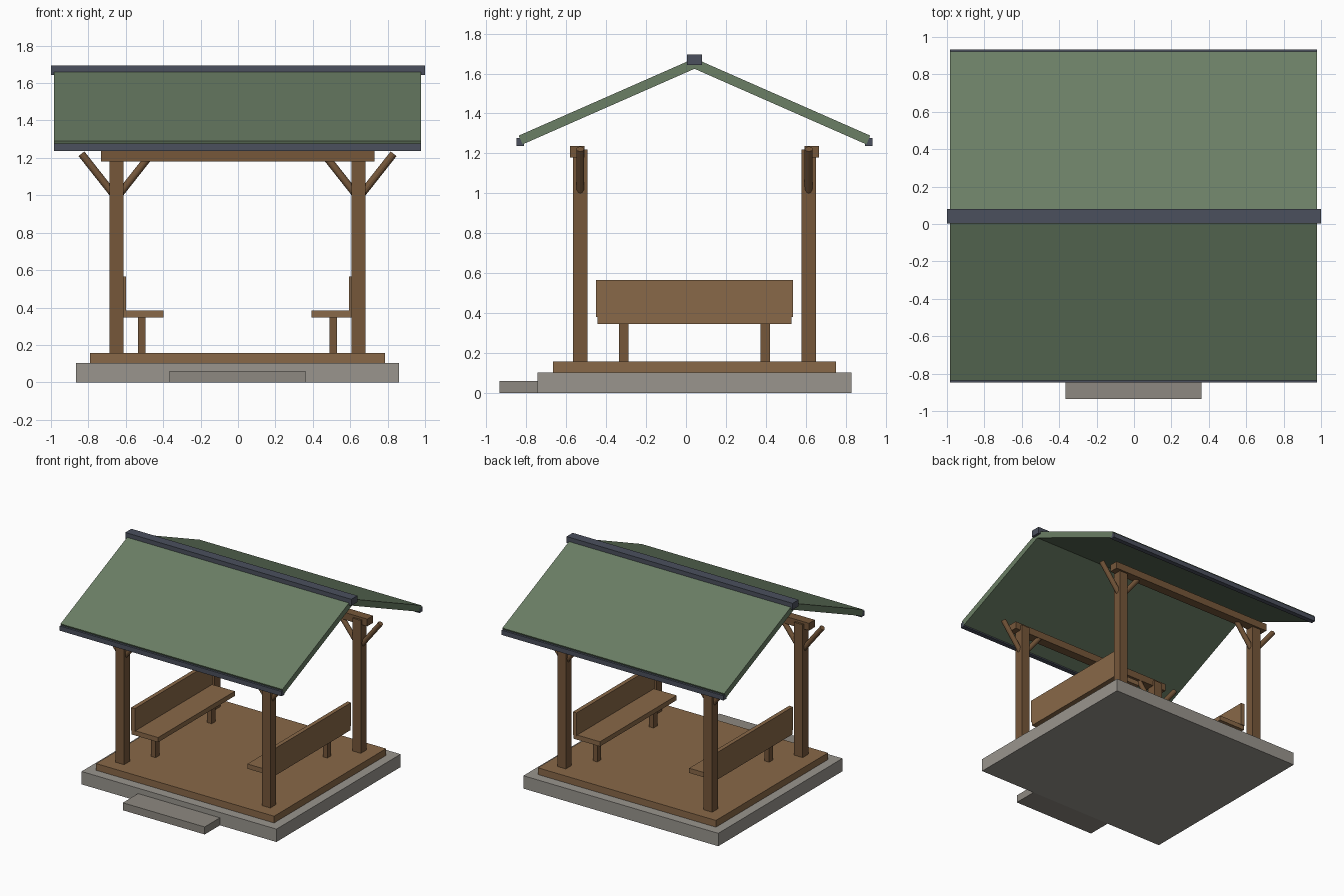
import bpy
from math import atan2
from mathutils import Vector

if "Cube" in bpy.data.objects:
    bpy.data.objects.remove(bpy.data.objects["Cube"])

CX, CY = -0.0025, 0.0425   # symmetry centre of the shelter


def mat(name, r, g, b):
    m = bpy.data.materials.new(name)
    m.diffuse_color = (r, g, b, 1)
    m.use_nodes = True
    m.node_tree.nodes["Principled BSDF"].inputs["Base Color"].default_value = m.diffuse_color
    return m


STONE = mat("stone", 0.32, 0.30, 0.27)
STEP = mat("step_stone", 0.27, 0.25, 0.22)
DECK = mat("deck_wood", 0.25, 0.14, 0.065)
BENCH = mat("bench_wood", 0.25, 0.14, 0.065)
TIMBER = mat("timber", 0.18, 0.095, 0.042)
GREEN = mat("roof_green", 0.145, 0.21, 0.13)
TRIM = mat("dark_trim", 0.07, 0.08, 0.11)


def box(name, x, y, z, material, rot_x=0.0):
    """Box from (min, max) ranges."""
    bpy.ops.mesh.primitive_cube_add(
        size=1, location=[(a + b) / 2 for a, b in (x, y, z)], rotation=(rot_x, 0, 0))
    o = bpy.context.object
    o.name = name
    o.scale = [b - a for a, b in (x, y, z)]
    o.data.materials.append(material)
    return o


def rod(name, p, q, radius, material):
    p, q = Vector(p), Vector(q)
    bpy.ops.mesh.primitive_cylinder_add(
        vertices=12, radius=radius, depth=(q - p).length, location=(p + q) / 2)
    o = bpy.context.object
    o.name = name
    o.rotation_euler = (q - p).to_track_quat('Z', 'Y').to_euler()
    o.data.materials.append(material)
    bpy.ops.object.shade_smooth_by_angle()
    return o


def span(c, half):
    return (c - half, c + half)


def side(c, s, near, far):
    """Range between two distances from centre c on side s."""
    return tuple(sorted((c + s * near, c + s * far)))


# Base
box("foundation", span(CX, 0.8625), span(CY, 0.785), (0, 0.103), STONE)
box("entry_step", span(CX, 0.3625), (-0.935, -0.74), (0, 0.06), STEP)
box("deck", span(CX, 0.788), span(CY, 0.708), (0.103, 0.157), DECK)

# Posts, beams and braces
for sy, row in ((-1, "front"), (1, "back")):
    py = CY + sy * 0.572
    by = CY + sy * 0.587
    box(row + "_beam", span(CX, 0.731), span(by, 0.0365), (1.18, 1.238), TIMBER)
    for sx, col in ((-1, "left"), (1, "right")):
        px = CX + sx * 0.6475
        box(f"{row}_{col}_post", span(px, 0.0375), span(py, 0.0365), (0.157, 1.22), TIMBER)
        for d, where in ((1, "outer"), (-1, "inner")):
            rod(f"{row}_{col}_{where}_brace", (px, py, 0.985),
                (px + sx * d * 0.187, py, 1.222), 0.02, TIMBER)

# Benches
for s, col in ((-1, "left"), (1, "right")):
    box(col + "_bench_seat", side(CX, s, 0.395, 0.629), span(CY, 0.485), (0.347, 0.385), BENCH)
    box(col + "_bench_back", side(CX, s, 0.596, 0.629), span(CY, 0.4925), (0.38, 0.565), BENCH)
    for e, end in ((-1, "front"), (1, "back")):
        box(f"{col}_bench_{end}_leg", span(CX + s * 0.512, 0.02),
            span(CY + e * 0.355, 0.024), (0.157, 0.35), TIMBER)

# Roof slopes with eave trims, then the ridge cap
T = 0.048
for s, row in ((-1, "front"), (1, "back")):
    top = Vector((CX, CY, 1.676))
    eave = Vector((CX, CY + s * 0.880, 1.289))
    run = eave - top
    out = Vector((0, s * -run.z, abs(run.y))).normalized()
    c = (top + eave) / 2 - out * T / 2
    box(row + "_roof_slope", span(CX, 0.982), span(c.y, run.length / 2),
        span(c.z, T / 2), GREEN, atan2(s * run.z, abs(run.y)))
    box(row + "_eave_trim", span(CX, 0.982), side(CY, s, 0.853, 0.8905), (1.238, 1.276), TRIM)
box("ridge_cap", (-1, 1), span(CY, 0.0385), (1.642, 1.694), TRIM)
